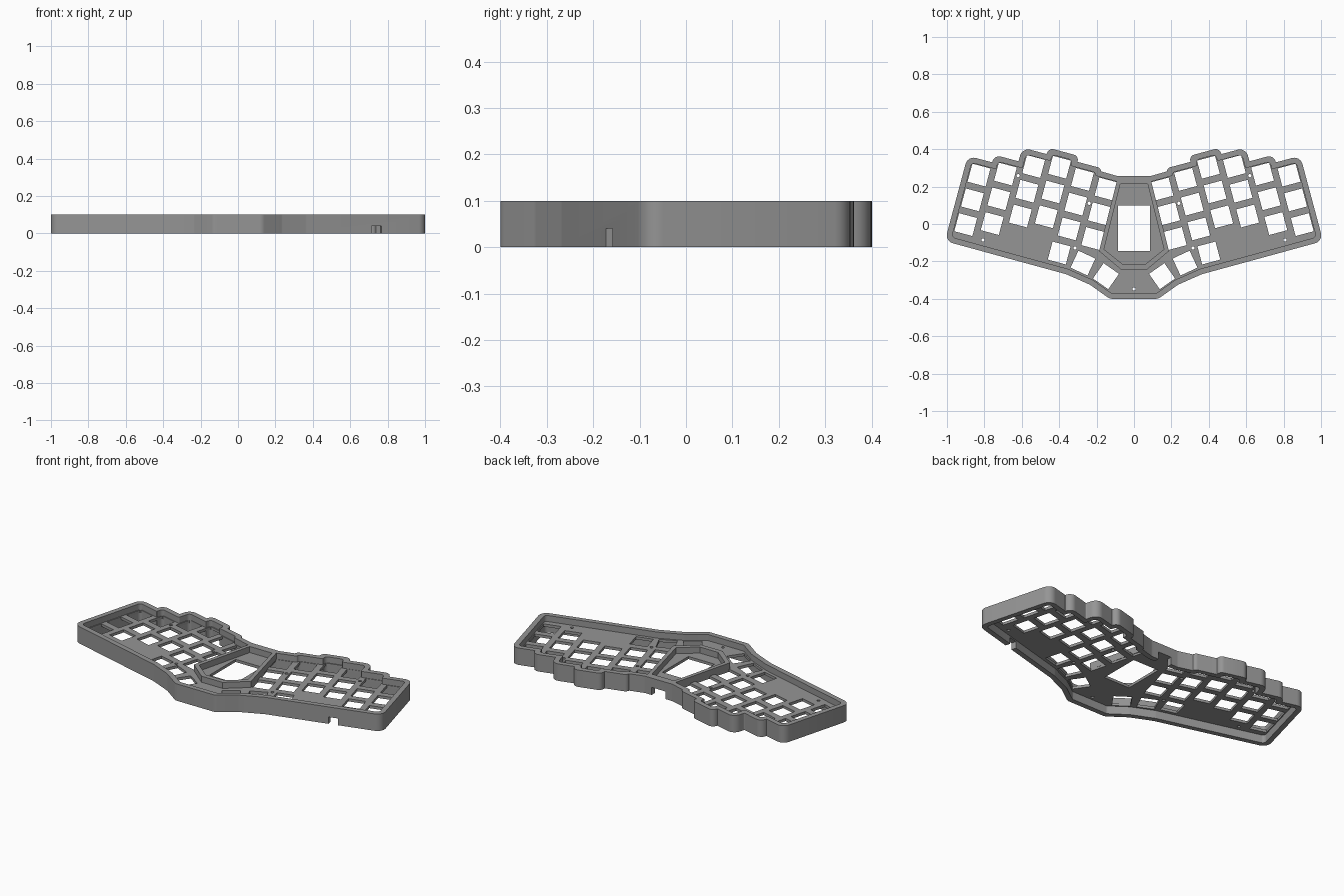
import bpy, math
from mathutils import Vector, Matrix

if "Cube" in bpy.data.objects:
    bpy.data.objects.remove(bpy.data.objects["Cube"])

TILT = math.radians(15)
HEIGHT, WALL = 0.1, 0.03
PLATE_LOW, PLATE_TOP = 0.048, 0.064

grey = bpy.data.materials.new("mid grey")
grey.diffuse_color = (0.3, 0.3, 0.3, 1)
grey.use_nodes = True
grey.node_tree.nodes["Principled BSDF"].inputs["Base Color"].default_value = grey.diffuse_color


def hand(u, v):
    """Point in the tilted right-hand key grid."""
    return Vector((u * math.cos(TILT) - v * math.sin(TILT),
                   u * math.sin(TILT) + v * math.cos(TILT)))


def mirrored(half):
    """Close a right-half outline by reflecting it across x = 0."""
    return half + [Vector((-p.x, p.y)) for p in reversed(half)]


def offset(pts, d):
    """Move a clockwise outline inwards by d with mitred corners."""
    out = []
    for i, p in enumerate(pts):
        a = (p - pts[i - 1]).normalized()
        b = (pts[(i + 1) % len(pts)] - p).normalized()
        na, nb = Vector((a.y, -a.x)), Vector((b.y, -b.x))
        out.append(p + (na + nb) * d / (1 + na.dot(nb)))
    return out


def fillet(pts, r, seg=6):
    """Round the corners; tight inner corners of the steps stay nearly sharp."""
    out = []
    for i, p in enumerate(pts):
        a, b = pts[i - 1] - p, pts[(i + 1) % len(pts)] - p
        half = a.angle(b) / 2
        concave = a.x * b.y - a.y * b.x < 0
        share = 0.08 if concave and half < 1.0 else 0.88
        if min(a.length, b.length) > 0.1:
            share = 0.45
        t = min(r / math.tan(half), share * a.length, share * b.length)
        s, e = p + a.normalized() * t, p + b.normalized() * t
        rad = t * math.tan(half)
        c = p + (a.normalized() + b.normalized()).normalized() * (rad / math.sin(half))
        vs, ve = s - c, e - c
        turn = math.atan2(vs.x * ve.y - vs.y * ve.x, vs.dot(ve))
        for k in range(seg + 1):
            out.append(c + Matrix.Rotation(turn * k / seg, 2) @ vs)
    return out


def slab(name, loops, z0, z1):
    """Flat extruded part; inner loops become holes."""
    cu = bpy.data.curves.new(name, 'CURVE')
    cu.dimensions, cu.fill_mode = '2D', 'BOTH'
    cu.extrude = (z1 - z0) / 2
    for loop in loops:
        sp = cu.splines.new('POLY')
        sp.points.add(len(loop) - 1)
        for q, p in zip(sp.points, loop):
            q.co = (p.x, p.y, 0, 1)
        sp.use_cyclic_u = True
    tmp = bpy.data.objects.new(name + "_curve", cu)
    bpy.context.collection.objects.link(tmp)
    me = bpy.data.meshes.new_from_object(
        tmp.evaluated_get(bpy.context.evaluated_depsgraph_get()))
    bpy.data.objects.remove(tmp)
    me.transform(Matrix.Translation((0, 0, (z0 + z1) / 2)))
    me.materials.clear()
    me.materials.append(grey)
    ob = bpy.data.objects.new(name, me)
    bpy.context.collection.objects.link(ob)
    bpy.context.view_layer.objects.active = ob
    ob.select_set(True)
    bpy.ops.object.mode_set(mode='EDIT')
    bpy.ops.mesh.select_all(action='SELECT')
    bpy.ops.mesh.remove_doubles(threshold=0.00005)
    bpy.ops.mesh.normals_make_consistent(inside=False)
    bpy.ops.object.mode_set(mode='OBJECT')
    bpy.ops.object.shade_smooth_by_angle(angle=math.radians(30))
    ob.select_set(False)
    return ob


def square(c, size, angle):
    return [c + Matrix.Rotation(angle + math.pi / 2 * k, 2) @ Vector((size / 2, size / 2))
            for k in range(4)]


def circle(c, r, n=16):
    return [c + Vector((r * math.cos(2 * math.pi * k / n), r * math.sin(2 * math.pi * k / n)))
            for k in range(n)]


# Case outline: stepped column tops, slanted outer edge, thumb area
half = [Vector((0.09, 0.257))]
half += [hand(u, v) for u, v in (
    (0.243, 0.226), (0.249, 0.243), (0.378, 0.243), (0.378, 0.275), (0.548, 0.275),
    (0.548, 0.24), (0.683, 0.24), (0.683, 0.164), (0.818, 0.164), (0.818, 0.122),
    (0.953, 0.122), (0.953, -0.35))]
half += [Vector(p) for p in ((0.364, -0.268), (0.235, -0.325), (0.13, -0.4))]
outline = mirrored(half)
wall = slab("case_wall", [fillet(outline, 0.045),
                          fillet(offset(outline, WALL), 0.02)], 0, HEIGHT)

# Key holes: six staggered columns of three plus three thumb keys
cuts = []
columns = ((0.193, 0.142), (0.328, 0.159), (0.463, 0.19),
           (0.598, 0.158), (0.733, 0.08), (0.868, 0.038))
keys = [(hand(u, v - 0.137 * row), TILT) for u, v in columns for row in range(3)]
keys += [(Vector((0.40, -0.155)), TILT), (Vector((0.273, -0.209)), math.radians(25)),
         (Vector((0.15, -0.279)), math.radians(35))]
screws = [Vector((0.807, -0.086)), Vector((0.315, -0.128)), hand(0.2605, 0.045), hand(0.6655, 0.089)]
for side in (1, -1):
    cuts += [square(Vector((c.x * side, c.y)), 0.1, a * side) for c, a in keys]
    cuts += [circle(Vector((c.x * side, c.y)), 0.009) for c in screws]
cuts.append(circle(Vector((0, -0.347)), 0.009))

# Display window in the centre
cuts.append([Vector(p) for p in ((-0.086, -0.145), (0.086, -0.145), (0.086, 0.1), (-0.086, 0.1))])
slab("switch_plate", [offset(outline, WALL / 2)] + cuts, PLATE_LOW, PLATE_TOP)

# Raised frame around the display compartment
frame_out = mirrored([Vector(p) for p in ((0.09, 0.235), (0.187, -0.145), (0.07, -0.243))])
frame_in = mirrored([Vector(p) for p in ((0.073, 0.214), (0.16, -0.135), (0.06, -0.215))])
slab("display_frame", [frame_out, frame_in], PLATE_TOP - 0.004, HEIGHT)


# Cable notches in the lower edge of the wall
def notch(name, loc, size, angle):
    bpy.ops.mesh.primitive_cube_add(size=1, location=loc, rotation=(0, 0, angle))
    ob = bpy.context.object
    ob.name, ob.scale = name, size
    ob.hide_render = True
    ob.hide_set(True)
    mod = wall.modifiers.new(name, 'BOOLEAN')
    mod.operation, mod.solver, mod.object = 'DIFFERENCE', 'EXACT', ob


notch("front_notch_cutter", (0.737, -0.152, 0.01), (0.055, 0.1, 0.06), TILT)
notch("rear_notch_cutter", (0, 0.245, 0.015), (0.09, 0.1, 0.06), 0)
